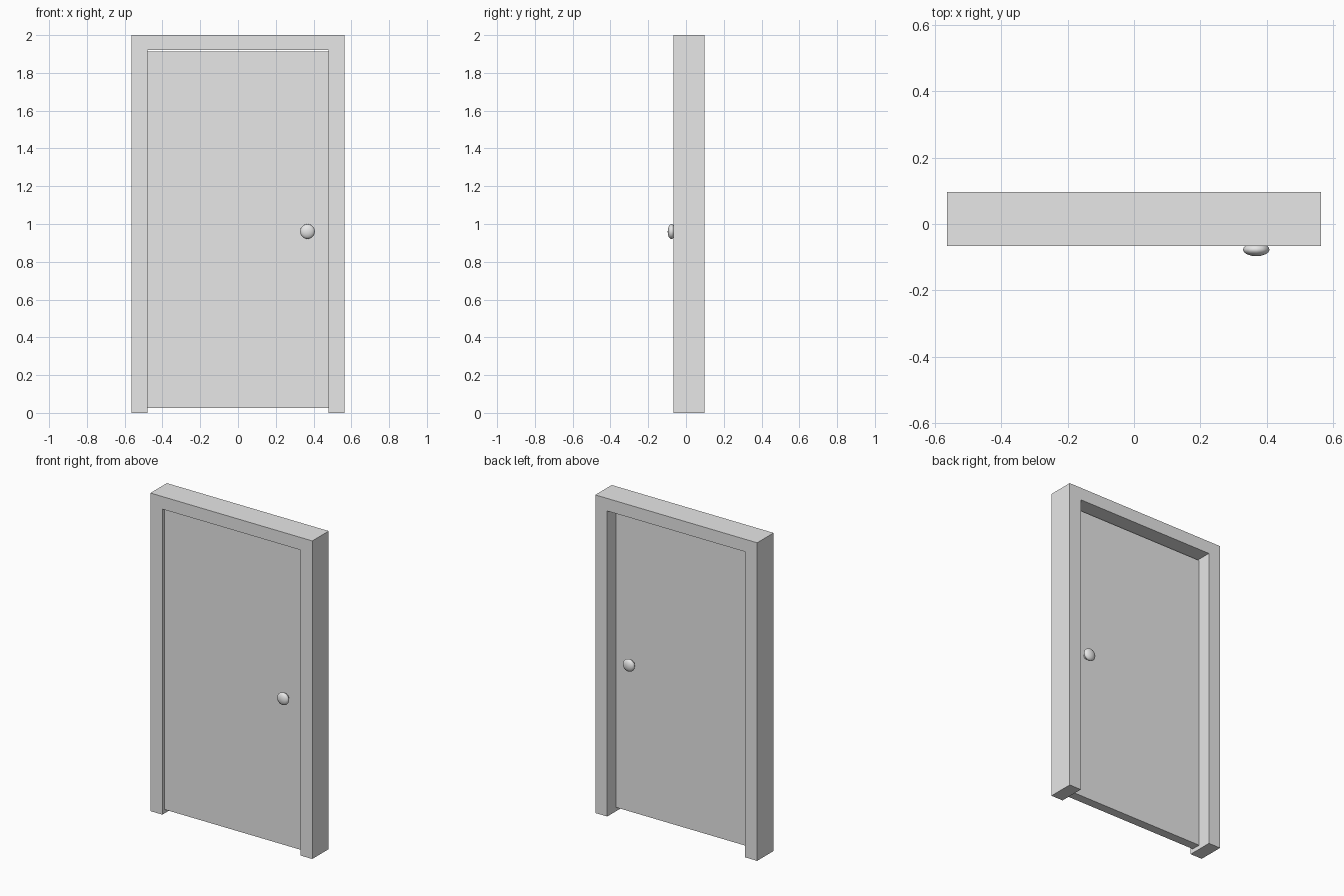
import bpy
import bmesh
import math
from mathutils import Matrix

cube = bpy.data.objects.get("Cube")
if cube:
    bpy.data.objects.remove(cube, do_unlink=True)

# One plain grey for every part
grey = bpy.data.materials.new("plain grey")
grey.use_nodes = True
grey.diffuse_color = (0.8, 0.8, 0.8, 1)
grey.node_tree.nodes["Principled BSDF"].inputs["Base Color"].default_value = (0.8, 0.8, 0.8, 1)


def add_object(name, bm):
    bmesh.ops.recalc_face_normals(bm, faces=bm.faces)
    mesh = bpy.data.meshes.new(name)
    bm.to_mesh(mesh)
    bm.free()
    mesh.materials.append(grey)
    obj = bpy.data.objects.new(name, mesh)
    bpy.context.collection.objects.link(obj)
    return obj


def extrude_profile(name, outline, front, back):
    """Extrude an x-z outline from y = front to y = back."""
    bm = bmesh.new()
    face = bm.faces.new([bm.verts.new((x, front, z)) for x, z in outline])
    result = bmesh.ops.extrude_face_region(bm, geom=[face])
    moved = [v for v in result["geom"] if isinstance(v, bmesh.types.BMVert)]
    bmesh.ops.translate(bm, verts=moved, vec=(0, back - front, 0))
    if not face.is_valid or len(bm.faces) < len(outline) + 2:
        bm.faces.new([v for v in bm.verts if v not in moved])
    return add_object(name, bm)


# Frame: two jambs and a head in one piece, open at the bottom
outer, inner, head = 0.563, 0.48, 1.921
half = [(outer, 0), (outer, 2), (inner, head), (inner, 0)]
outline = [half[0], half[1], (-outer, 2), (-outer, 0),
           (-inner, 0), (-inner, head), half[2], half[3]]
extrude_profile("door_frame", outline, -0.066, 0.097)

# Door panel, set back from the frame on both sides
door_front, door_back = -0.046, 0.011
side, bottom, top = 0.479, 0.025, 1.912
extrude_profile("door_panel",
                [(side, bottom), (side, top), (-side, top), (-side, bottom)],
                door_front, door_back)

# Flattened knob with a short neck on each side of the door
turn = Matrix.Rotation(math.pi / 2, 4, "X")
for name, surface, out in (("front", door_front, -1), ("back", door_back, 1)):
    bm = bmesh.new()
    bmesh.ops.create_uvsphere(bm, u_segments=12, v_segments=8, radius=0.04,
                              matrix=Matrix.Diagonal((1, 0.5, 1, 1)) @ turn)
    bmesh.ops.translate(bm, verts=bm.verts, vec=(0.368, surface + out * 0.031, 0.96))
    for face in bm.faces:
        face.smooth = True
    add_object(name + "_knob", bm)

    bm = bmesh.new()
    bmesh.ops.create_cone(bm, cap_ends=True, segments=12, radius1=0.018,
                          radius2=0.018, depth=0.03, matrix=turn)
    bmesh.ops.translate(bm, verts=bm.verts, vec=(0.368, surface + out * 0.01, 0.96))
    add_object(name + "_knob_neck", bm)
